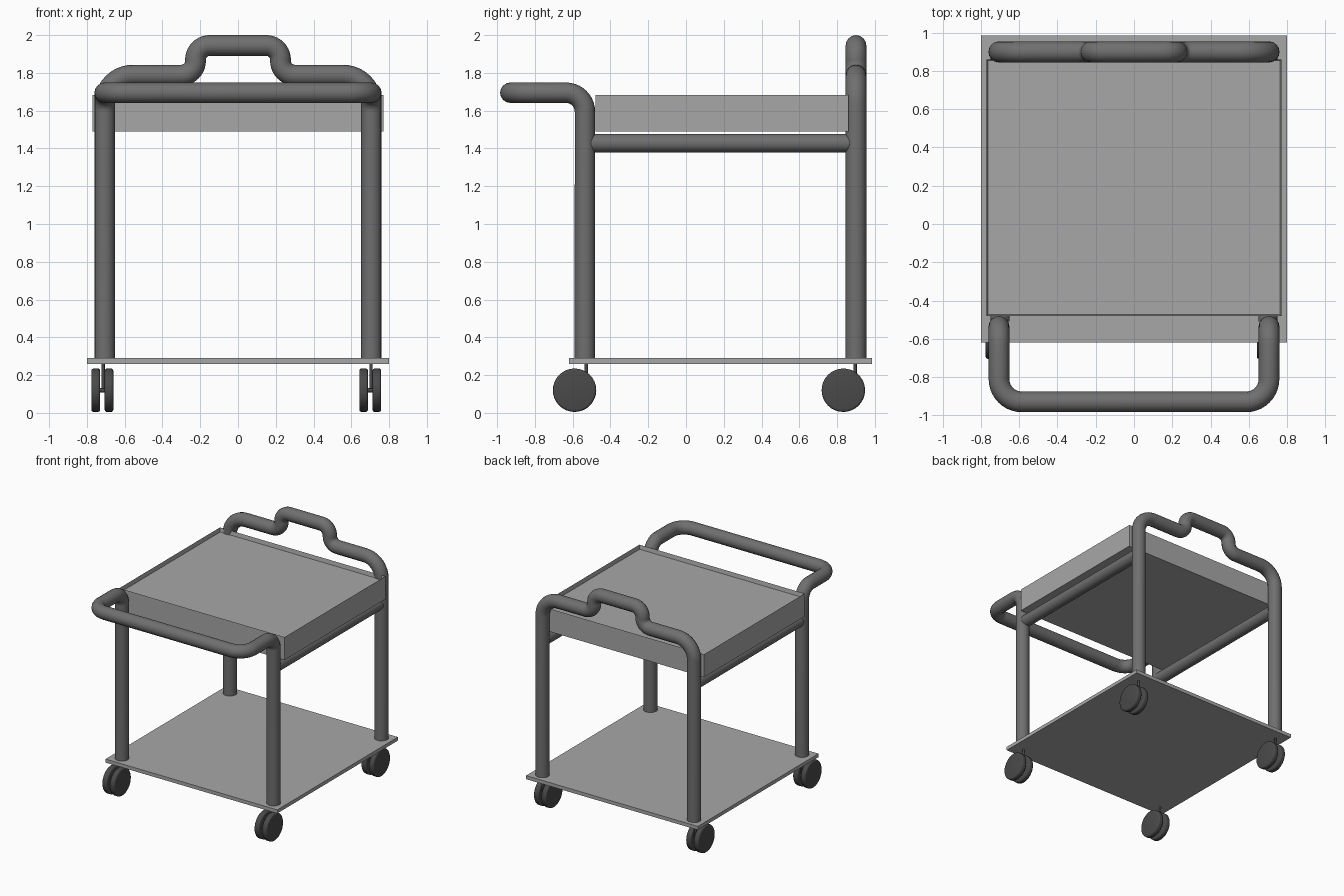
import bpy, bmesh, math
from mathutils import Vector, Matrix

if "Cube" in bpy.data.objects:
    bpy.data.objects.remove(bpy.data.objects["Cube"])


def material(name, v):
    m = bpy.data.materials.new(name)
    m.diffuse_color = (v, v, v, 1)
    m.use_nodes = True
    m.node_tree.nodes["Principled BSDF"].inputs["Base Color"].default_value = m.diffuse_color
    return m


PANEL = material("light grey panel", 0.39)
TUBE = material("mid grey tube", 0.16)
WHEEL = material("dark grey wheel", 0.068)


def finish(name, mesh, mat, smooth=False):
    mesh.materials.clear()
    mesh.materials.append(mat)
    if smooth:
        for p in mesh.polygons:
            p.use_smooth = True
        mesh.set_sharp_from_angle(angle=math.radians(40))
    ob = bpy.data.objects.new(name, mesh)
    bpy.context.collection.objects.link(ob)
    return ob


def from_bmesh(name, bm, mat, smooth=False):
    mesh = bpy.data.meshes.new(name)
    bm.to_mesh(mesh)
    bm.free()
    return finish(name, mesh, mat, smooth)


def box_bm(lo, hi):
    lo, hi = Vector(lo), Vector(hi)
    bm = bmesh.new()
    mat = Matrix.Translation((lo + hi) / 2) @ Matrix.Diagonal((*(hi - lo), 1))
    bmesh.ops.create_cube(bm, size=1, matrix=mat)
    return bm


def cylinder(name, a, b, r, mat, sides=32, bevel=0):
    a, b = Vector(a), Vector(b)
    bm = bmesh.new()
    rot = (b - a).to_track_quat('Z', 'Y').to_matrix().to_4x4()
    bmesh.ops.create_cone(bm, cap_ends=True, segments=sides, radius1=r, radius2=r,
                          depth=(b - a).length,
                          matrix=Matrix.Translation((a + b) / 2) @ rot)
    if bevel:
        rims = [e for e in bm.edges if any(len(f.verts) > 4 for f in e.link_faces)]
        bmesh.ops.bevel(bm, geom=rims, offset=bevel, segments=3, profile=0.5, affect='EDGES')
    return from_bmesh(name, bm, mat, True)


def rounded(path):
    """path: (point, fillet radius) with square corners -> rounded points"""
    pts = []
    for i, (p, r) in enumerate(path):
        p = Vector(p)
        if r == 0:
            pts.append(p)
            continue
        u = (Vector(path[i - 1][0]) - p).normalized()
        v = (Vector(path[i + 1][0]) - p).normalized()
        c = p + (u + v) * r
        for k in range(11):
            t = k / 10 * math.pi / 2
            pts.append(c - v * r * math.cos(t) - u * r * math.sin(t))
    return pts


def tube(name, path, r):
    cu = bpy.data.curves.new(name + "_path", 'CURVE')
    cu.dimensions = '3D'
    cu.bevel_depth = r
    cu.bevel_resolution = 6
    cu.use_fill_caps = True
    pts = rounded(path)
    sp = cu.splines.new('POLY')
    sp.points.add(len(pts) - 1)
    for q, p in zip(sp.points, pts):
        q.co = (*p, 1)
    tmp = bpy.data.objects.new(name + "_tmp", cu)
    bpy.context.collection.objects.link(tmp)
    dg = bpy.context.evaluated_depsgraph_get()
    mesh = bpy.data.meshes.new_from_object(tmp.evaluated_get(dg))
    bpy.data.objects.remove(tmp)
    return finish(name, mesh, TUBE, True)


X = 0.706

# Lower shelf
from_bmesh("lower_shelf", box_bm((-0.8, -0.62, 0.26), (0.8, 0.985, 0.29)), PANEL)

# Upper tray with a shallow rim
bm = box_bm((-0.77, -0.48, 1.49), (0.77, 0.86, 1.683))
top = max(bm.faces, key=lambda f: f.calc_center_median().z)
bmesh.ops.inset_region(bm, faces=[top], thickness=0.008)
bmesh.ops.translate(bm, verts=top.verts[:], vec=(0, 0, -0.035))
from_bmesh("upper_tray", bm, PANEL)

# Front legs and push handle, one bent tube
tube("front_leg_handle", [
    ((-X, -0.535, 0.28), 0), ((-X, -0.535, 1.695), 0.1), ((-X, -0.93, 1.695), 0.12),
    ((X, -0.93, 1.695), 0.12), ((X, -0.535, 1.695), 0.1), ((X, -0.535, 0.28), 0)], 0.054)

# Rear legs and raised back rail, one bent tube
half = [((-X, 0.9, 0.28), 0), ((-X, 0.9, 1.788), 0.15),
        ((-0.225, 0.9, 1.788), 0.075), ((-0.225, 0.9, 1.945), 0.075)]
tube("rear_leg_rail", half + [((-p[0], p[1], p[2]), r) for p, r in reversed(half)], 0.055)

for s, side in ((-1, "left"), (1, "right")):
    # Side rails under the tray
    cylinder(side + "_rail", (s * 0.70, -0.51, 1.428), (s * 0.70, 0.88, 1.428), 0.049, TUBE)
    # Twin-wheel casters
    cx = -0.718 if s < 0 else 0.70
    for y, end in ((-0.59, "front"), (0.833, "rear")):
        n = f"{end}_{side}_caster"
        for d in (-0.035, 0.035):
            cylinder(n + "_wheel", (cx + d - 0.023, y, 0.12), (cx + d + 0.023, y, 0.12),
                     0.115, WHEEL, 32, 0.012)
        cylinder(n + "_axle", (cx - 0.04, y, 0.12), (cx + 0.04, y, 0.12), 0.012, WHEEL, 12)
        cylinder(n + "_stem", (cx + 0.004, y + 0.062, 0.11), (cx + 0.004, y + 0.062, 0.27),
                 0.009, WHEEL, 12)
        from_bmesh(n + "_bracket", box_bm((cx - 0.005, y - 0.01, 0.11),
                                          (cx + 0.012, y + 0.062, 0.13)), WHEEL)
